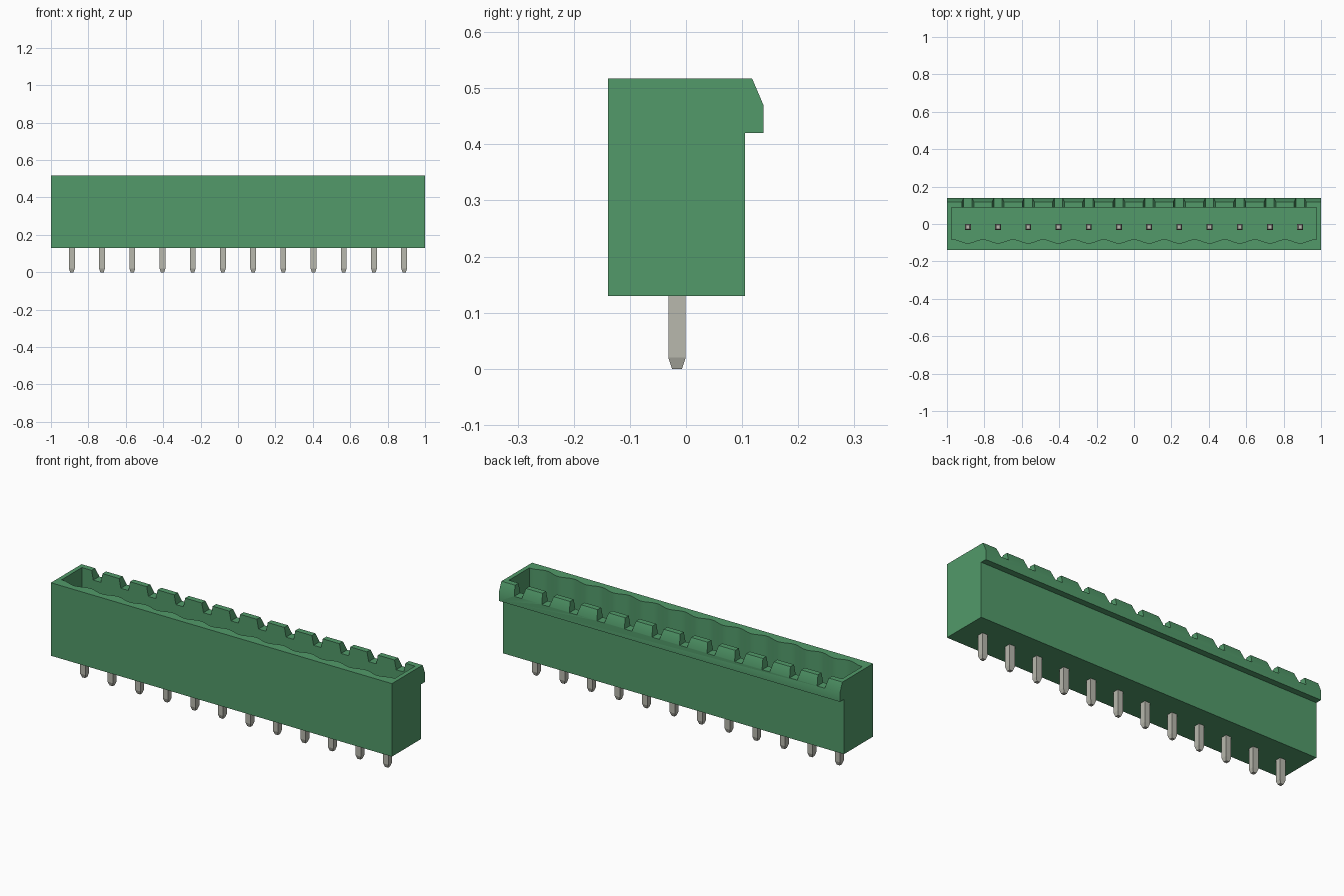
import bpy, bmesh, math
from mathutils import Vector

if "Cube" in bpy.data.objects:
    bpy.data.objects.remove(bpy.data.objects["Cube"], do_unlink=True)

COUNT, PITCH = 12, 0.1615
PIN_X = [(i - (COUNT - 1) / 2) * PITCH for i in range(COUNT)]
PIN_Y = -0.016


def material(name, rgb):
    m = bpy.data.materials.new(name)
    m.diffuse_color = (*rgb, 1)
    m.use_nodes = True
    m.node_tree.nodes["Principled BSDF"].inputs["Base Color"].default_value = (*rgb, 1)
    return m


green = material("green plastic", (0.084, 0.323, 0.144))
metal = material("tinned metal", (0.479, 0.479, 0.418))


def prism(bm, points, offset):
    """Extrude a closed outline by an offset vector."""
    face = bm.faces.new([bm.verts.new(p) for p in points])
    ext = bmesh.ops.extrude_face_region(bm, geom=[face])
    verts = [g for g in ext["geom"] if isinstance(g, bmesh.types.BMVert)]
    bmesh.ops.translate(bm, verts=verts, vec=Vector(offset))


def finish(bm, name, mat):
    bmesh.ops.recalc_face_normals(bm, faces=bm.faces[:])
    mesh = bpy.data.meshes.new(name)
    bm.to_mesh(mesh)
    bm.free()
    mesh.materials.append(mat)
    obj = bpy.data.objects.new(name, mesh)
    bpy.context.collection.objects.link(obj)
    return obj


def cut(target, cutter):
    cutter.hide_render = True
    mod = target.modifiers.new("cut", 'BOOLEAN')
    mod.operation, mod.solver, mod.object = 'DIFFERENCE', 'EXACT', cutter
    bpy.context.view_layer.objects.active = target
    bpy.ops.object.modifier_apply(modifier=mod.name)
    bpy.data.objects.remove(cutter, do_unlink=True)


# Housing: side profile with the latch lip, swept along the full length
bm = bmesh.new()
profile = [(-0.139, 0.13), (0.105, 0.13), (0.105, 0.42), (0.138, 0.42),
           (0.138, 0.47), (0.118, 0.517), (-0.139, 0.517)]
prism(bm, [(-1, y, z) for y, z in profile], (2, 0, 0))
housing = finish(bm, "housing", green)

# Socket cavity: straight back wall, scalloped front wall around each pin
bm = bmesh.new()
steps = COUNT * 12
outline = [(0.977, 0.088, 0.2), (-0.977, 0.088, 0.2)]
for i in range(steps + 1):
    x = -0.977 + 1.954 * i / steps
    wave = math.cos(2 * math.pi * (x - PIN_X[0]) / PITCH)
    outline.append((x, -0.092 - 0.010 * wave, 0.2))
prism(bm, outline, (0, 0, 0.4))
cut(housing, finish(bm, "cavity_cutter", green))

# Tapered notches through the back wall, one behind each pin
bm = bmesh.new()
for x in PIN_X:
    shape = [(-0.022, 0.468), (0.022, 0.468), (0.033, 0.522), (-0.033, 0.522)]
    prism(bm, [(x + dx, 0.06, z) for dx, z in shape], (0, 0.1, 0))
cut(housing, finish(bm, "notch_cutter", green))

bpy.ops.object.select_all(action='DESELECT')
housing.select_set(True)
bpy.context.view_layer.objects.active = housing
bpy.ops.object.shade_smooth_by_angle(angle=math.radians(30))

# Contact pins: square posts with tapered tips at both ends
sections = [(0, 0.009), (0.02, 0.0155), (0.41, 0.0155), (0.43, 0.010)]
for n, x in enumerate(PIN_X):
    bm = bmesh.new()
    rings = [[bm.verts.new((x + sx * h, PIN_Y + sy * h, z))
              for sx, sy in ((-1, -1), (1, -1), (1, 1), (-1, 1))]
             for z, h in sections]
    for a, b in zip(rings, rings[1:]):
        for k in range(4):
            j = (k + 1) % 4
            bm.faces.new((a[k], a[j], b[j], b[k]))
    bm.faces.new(rings[0][::-1])
    bm.faces.new(rings[-1])
    finish(bm, f"contact_pin_{n + 1}", metal)
